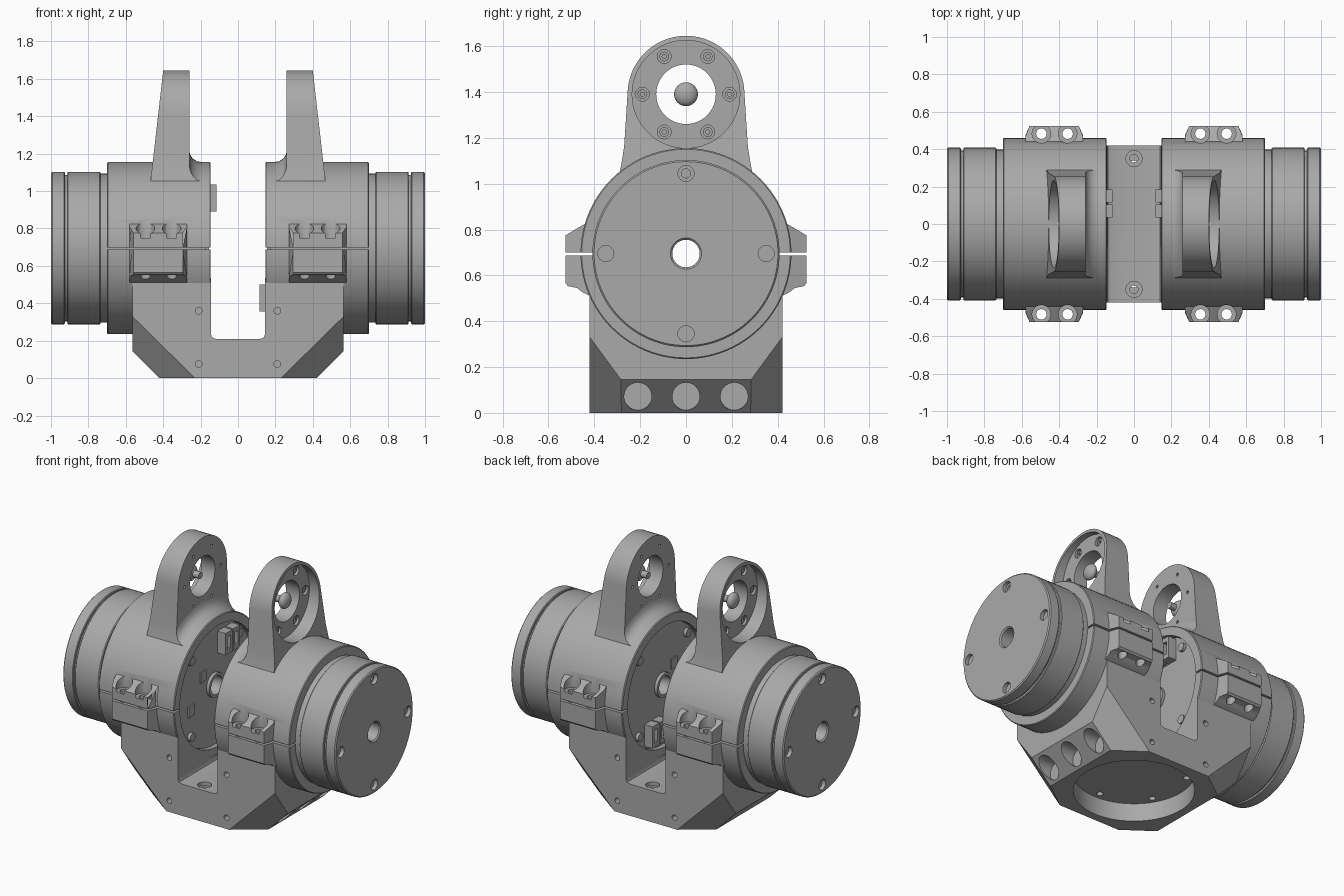
import bpy, bmesh
from math import sin, cos, pi, radians
from mathutils import Vector, Matrix

AXIS_Z = 0.695   # height of the drive axis
EYE_Z = 1.39     # height of the bearing eyes

if "Cube" in bpy.data.objects:
    bpy.data.objects.remove(bpy.data.objects["Cube"])

grey = bpy.data.materials.new("machined grey")
grey.use_nodes = True
grey.diffuse_color = (0.4, 0.4, 0.4, 1)
grey.node_tree.nodes["Principled BSDF"].inputs["Base Color"].default_value = (0.4, 0.4, 0.4, 1)


def finish(name, bm):
    bmesh.ops.recalc_face_normals(bm, faces=bm.faces)
    mesh = bpy.data.meshes.new(name)
    bm.to_mesh(mesh)
    bm.free()
    mesh.materials.append(grey)
    obj = bpy.data.objects.new(name, mesh)
    bpy.context.collection.objects.link(obj)
    return obj


def prism(name, pts, axis, lo, hi):
    """Extrude an outline along x (points are y, z) or along y (points are x, z)."""
    bm = bmesh.new()
    place = (lambda a, b: (lo, a, b)) if axis == "x" else (lambda a, b: (a, lo, b))
    face = bm.faces.new([bm.verts.new(place(a, b)) for a, b in pts])
    out = bmesh.ops.extrude_face_region(bm, geom=[face])
    step = Vector((hi - lo, 0, 0)) if axis == "x" else Vector((0, hi - lo, 0))
    bmesh.ops.translate(bm, vec=step, verts=[v for v in out["geom"] if isinstance(v, bmesh.types.BMVert)])
    return finish(name, bm)


def box(name, x, y, z):
    return prism(name, [(y[0], z[0]), (y[1], z[0]), (y[1], z[1]), (y[0], z[1])], "x", *x)


def rod(name, axis, lo, hi, a, b, r, n=24):
    """Cylinder along an axis; a and b are the two remaining coordinates in order."""
    bm = bmesh.new()
    bmesh.ops.create_cone(bm, cap_ends=True, segments=n, radius1=r, radius2=r, depth=hi - lo)
    mid = (lo + hi) / 2
    turn = {"x": Matrix.Rotation(pi / 2, 4, "Y"), "y": Matrix.Rotation(pi / 2, 4, "X"), "z": Matrix()}[axis]
    pos = {"x": (mid, a, b), "y": (a, mid, b), "z": (a, b, mid)}[axis]
    bm.transform(Matrix.Translation(pos) @ turn)
    return finish(name, bm)


def lathe(name, profile, n=96):
    """Revolve a closed (x, radius) profile around the drive axis."""
    bm = bmesh.new()
    rings = [[bm.verts.new((x, r * cos(2 * pi * i / n), AXIS_Z + r * sin(2 * pi * i / n)))
              for x, r in profile] for i in range(n)]
    m = len(profile)
    for i in range(n):
        p, q = rings[i], rings[(i + 1) % n]
        for j in range(m):
            k = (j + 1) % m
            bm.faces.new((p[j], p[k], q[k], q[j]))
    return finish(name, bm)


def combine(obj, op, tools):
    for tool in tools:
        mod = obj.modifiers.new(op.lower(), "BOOLEAN")
        mod.operation, mod.solver, mod.object = op, "EXACT", tool
    deps = bpy.context.evaluated_depsgraph_get()
    mesh = bpy.data.meshes.new_from_object(obj.evaluated_get(deps))
    obj.modifiers.clear()
    obj.data = mesh
    for tool in tools:
        bpy.data.objects.remove(tool)
    return obj


def ring_points(r, z, angles):
    return [(r * cos(radians(a)), z + r * sin(radians(a))) for a in angles]


def both(obj):
    mod = obj.modifiers.new("mirror", "MIRROR")
    mod.use_mirror_merge = False
    return obj


# Base block: sloped ends and cut corners
base = prism("base", [(-0.42, 0), (0.42, 0), (0.565, 0.145), (0.565, 0.56),
                      (-0.565, 0.56), (-0.565, 0.145)], "y", -0.42, 0.42)
bm = bmesh.new()
bm.from_mesh(base.data)
for sx in (-1, 1):
    for sy in (-1, 1):
        cut = bmesh.ops.bisect_plane(bm, geom=bm.verts[:] + bm.edges[:] + bm.faces[:],
                                     plane_co=(0.565 * sx, 0.42 * sy, 0.33),
                                     plane_no=(0.985 * sx, 1.357 * sy, -1), clear_outer=True)
        bmesh.ops.holes_fill(bm, edges=[e for e in cut["geom_cut"] if isinstance(e, bmesh.types.BMEdge)])
bmesh.ops.recalc_face_normals(bm, faces=bm.faces)
bm.to_mesh(base.data)
bm.free()

# Base openings: central slot, barrel seat, mounting recess and bolt holes
slot = [(0.145, 1), (0.145, 0.235), (0.138, 0.217), (0.12, 0.21)]
cutters = [prism("slot", slot + [(-x, z) for x, z in reversed(slot)], "y", -1, 1),
           rod("seat", "x", -1, 1, 0, AXIS_Z, 0.45, 96),
           rod("recess", "z", -0.1, 0.12, 0, 0, 0.365, 64)]
for s in (-1, 1):
    cutters.append(rod("floor_hole", "z", 0.185, 0.3, 0, 0.35 * s, 0.043))
    cutters.append(rod("floor_bore", "z", 0.15, 0.19, 0, 0.35 * s, 0.022))
    for y in (-0.21, 0, 0.21):
        cutters.append(rod("end_pocket", "x", *sorted((0.43 * s, 0.7 * s)), y, 0.072, 0.06, 32))
    for x in (-0.21, 0.21):
        for z in (0.075, 0.36):
            cutters.append(rod("side_hole", "y", *sorted((0.38 * s, 0.5 * s)), x, z, 0.018, 16))
for x, y in ring_points(0.32, 0, range(30, 390, 60)):
    cutters.append(rod("recess_hole", "z", 0.1, 0.16, x, y, 0.02, 16))
combine(base, "DIFFERENCE", cutters)

# Split clamps around the barrels, with bolted ears on both sides
clamp = lathe("clamps", [(0.146, 0.40), (0.146, 0.455), (0.151, 0.46), (0.695, 0.46), (0.70, 0.455), (0.70, 0.40)])
ears = []
ear = [(0.42, 0.865), (0.44, 0.825), (0.47, 0.808), (0.525, 0.775), (0.525, 0.565),
       (0.515, 0.553), (0.475, 0.545), (0.45, 0.525), (0.42, 0.51)]
for s in (-1, 1):
    e = prism("ear", [(y * s, z) for y, z in ear], "x", 0.273, 0.58)
    for v in e.data.vertices:
        if abs(v.co.y) > 0.5:
            v.co.x += 0.022 if v.co.x < 0.4 else -0.022
    ears.append(e)
combine(clamp, "UNION", ears)
cutters = [box("split", (0, 1), (-1, 1), (0.687, 0.699))]
for s in (-1, 1):
    for x in (0.355, 0.495):
        cutters.append(rod("bolt_pocket", "z", 0.75, 1, x, 0.483 * s, 0.05))
        cutters.append(rod("bolt_hole", "z", 0.4, 0.8, x, 0.483 * s, 0.028))
both(combine(clamp, "DIFFERENCE", cutters))

# Upright arms with tapering outer face
side = [(0.30, 1.0), (0.283, 1.08), (0.27, 1.16)] + ring_points(0.255, EYE_Z, range(6, 90, 6))
outline = side + [(0, EYE_Z + 0.255)] + [(-y, z) for y, z in reversed(side)]
arm = prism("arms", outline, "x", 0.1, 0.6)
combine(arm, "INTERSECT", [prism("taper", [(0.26, 0.9), (0.485, 0.9), (0.4, 1.645), (0.4, 1.7), (0.26, 1.7)],
                                 "y", -1, 1)])
cutters = [rod("barrel_cut", "x", 0, 1, 0, AXIS_Z, 0.43, 96),
           rod("eye_recess", "x", 0.36, 0.7, 0, EYE_Z, 0.235, 64),
           rod("eye_bore", "x", 0, 0.7, 0, EYE_Z, 0.13, 48)]
eye_bolts = ring_points(0.19, EYE_Z, range(0, 360, 60))
for y, z in eye_bolts:
    cutters.append(rod("screw_seat", "x", 0.33, 0.5, y, z, 0.03))
    cutters.append(rod("screw_hole", "x", 0.2, 0.4, y, z, 0.01, 12))
both(combine(arm, "DIFFERENCE", cutters))

# Curved fillets where the arms meet the clamps
fillet = lathe("arm_fillets", [(0.195, 0.45), (0.195, 0.46), (0.22, 0.464), (0.243, 0.48),
                               (0.256, 0.50), (0.262, 0.53), (0.28, 0.53), (0.28, 0.45)])
both(combine(fillet, "INTERSECT", [prism("limit", outline, "x", 0.1, 0.6)]))

# Screws and centre pins of the bearing eyes
for i, (y, z) in enumerate(eye_bolts):
    screw = rod("eye_screw_%d" % (i + 1), "x", 0.325, 0.35, y, z, 0.021)
    both(combine(screw, "DIFFERENCE", [rod("socket", "x", 0.338, 0.4, y, z, 0.01, 6)]))
both(rod("eye_pin", "x", 0.275, 0.35, 0, EYE_Z, 0.022))
bm = bmesh.new()
bmesh.ops.create_uvsphere(bm, u_segments=24, v_segments=16, radius=0.052)
bm.transform(Matrix.Translation((0.345, 0, EYE_Z)) @ Matrix.Diagonal((0.6, 1, 1, 1)))
both(finish("eye_pin_head", bm))

# Drive units with a groove and a hollow shaft
drive = lathe("drives", [(0.175, 0.06), (0.175, 0.398), (0.735, 0.398), (0.735, 0.403), (0.74, 0.408),
                         (0.908, 0.408), (0.912, 0.404), (0.912, 0.392), (0.926, 0.392), (0.926, 0.404),
                         (0.93, 0.408), (0.993, 0.408), (1.0, 0.401), (1.0, 0.068), (0.992, 0.06)])
cutters = []
for y, z in ring_points(0.35, AXIS_Z, range(0, 360, 90)):
    cutters.append(rod("flange_seat", "x", 0.975, 1.1, y, z, 0.035))
    cutters.append(rod("flange_bore", "x", 0.94, 0.98, y, z, 0.02))
for y, z in ring_points(0.35, AXIS_Z, [22.5 + 45 * i for i in range(8)] + [135]):
    cutters.append(rod("flange_hole", "x", 0.96, 1.1, y, z, 0.025))
both(combine(drive, "DIFFERENCE", cutters))
both(lathe("shaft_collars", [(0.155, 0.06), (0.155, 0.08), (0.18, 0.08), (0.18, 0.06)], 48))

# Inner face details: screws, chips and a cable connector on each drive
for i, (y, z) in enumerate(ring_points(0.355, AXIS_Z, range(45, 405, 90))):
    both(rod("rear_screw_%d" % (i + 1), "x", 0.155, 0.18, y, z, 0.028))
both(box("chip_lower", (0.165, 0.18), (-0.28, -0.22), (0.58, 0.65)))
both(box("chip_upper", (0.168, 0.18), (-0.15, -0.09), (0.76, 0.83)))
for side_name, s, z0 in (("right", -1, 0.89), ("left", 1, 0.355)):
    for n, y in ((1, 0.035), (2, 0.115)):
        plug = box("%s_connector_%d" % (side_name, n), sorted((0.115 * s, 0.18 * s)), (y, y + 0.07), (z0, z0 + 0.145))
        combine(plug, "DIFFERENCE", [box("socket", sorted((0.1 * s, 0.14 * s)), (y + 0.02, y + 0.05),
                                         (z0 + 0.03, z0 + 0.115))])

# Smooth round surfaces, keep machined edges crisp
bpy.ops.object.select_all(action="DESELECT")
for obj in bpy.context.collection.objects:
    if obj.type == "MESH":
        obj.select_set(True)
        bpy.context.view_layer.objects.active = obj
bpy.ops.object.shade_smooth_by_angle(angle=radians(30))
